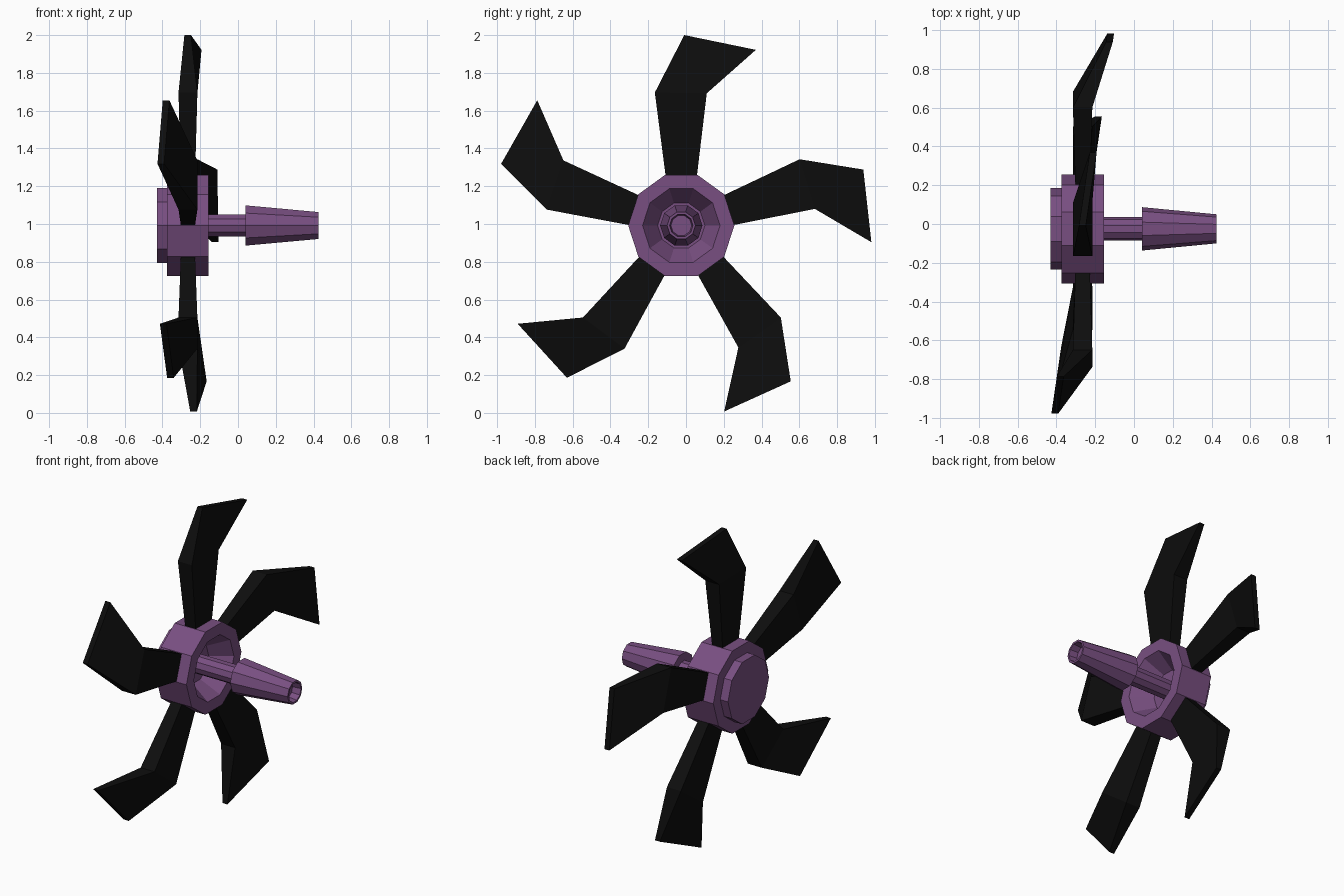
import bpy, bmesh, math
from mathutils import Matrix, Vector

cube = bpy.data.objects.get("Cube")
if cube:
    bpy.data.objects.remove(cube, do_unlink=True)

CENTRE_Y, CENTRE_Z = -0.025, 0.992
SIDES = 10


def material(name, colour):
    mat = bpy.data.materials.new(name)
    mat.use_nodes = True
    mat.diffuse_color = (*colour, 1)
    mat.node_tree.nodes["Principled BSDF"].inputs["Base Color"].default_value = (*colour, 1)
    return mat


purple = material("purple metal", (0.19, 0.078, 0.22))
black = material("black blade", (0.004, 0.004, 0.004))


def finish(name, bm, mat):
    bmesh.ops.remove_doubles(bm, verts=bm.verts, dist=0.0001)
    bmesh.ops.recalc_face_normals(bm, faces=bm.faces)
    mesh = bpy.data.meshes.new(name)
    bm.to_mesh(mesh)
    bm.free()
    mesh.materials.append(mat)
    obj = bpy.data.objects.new(name, mesh)
    bpy.context.collection.objects.link(obj)
    return obj


def lathe(name, profile):
    """Spin an (x, radius) profile round the rotor axis."""
    bm = bmesh.new()
    verts = [bm.verts.new((x, CENTRE_Y + r, CENTRE_Z)) for x, r in profile]
    edges = [bm.edges.new(pair) for pair in zip(verts, verts[1:])]
    bmesh.ops.spin(bm, geom=verts + edges, cent=(0, CENTRE_Y, CENTRE_Z), axis=(1, 0, 0),
                   angle=math.tau, steps=SIDES)
    return finish(name, bm, purple)


# Hub with a raised back plate and a tapered hollow in its face
lathe("hub", [(-0.43, 0), (-0.43, 0.21), (-0.375, 0.21), (-0.375, 0.281),
              (-0.155, 0.281), (-0.155, 0.205), (-0.28, 0.125), (-0.28, 0)])

# Thin shaft widening into a tapered sleeve with an open end
lathe("shaft", [(-0.29, 0), (-0.29, 0.06), (0.04, 0.06), (0.04, 0.112),
                (0.425, 0.075), (0.425, 0.062), (0.37, 0.055), (0.37, 0)])

# Blade outline from root to tip: trailing edge, leading edge, half thickness
SECTIONS = [((-0.08, 0.24), (0.08, 0.24), 0.037),
            ((-0.14, 0.704), (0.135, 0.70), 0.05),
            ((0.016, 1.008), (0.395, 0.93), 0.0175)]
BLADE_X, TIP_SLANT = -0.265, 0.147


def blade(name, angle):
    bm = bmesh.new()
    turn = Matrix.Rotation(angle, 3, 'X')
    rings = []
    for i, (trail, lead, half) in enumerate(SECTIONS):
        ring = []
        for (y, z), side in ((trail, -1), (lead, -1), (lead, 1), (trail, 1)):
            p = turn @ Vector((0, y, z)) + Vector((BLADE_X, CENTRE_Y, CENTRE_Z))
            # Only the tips lean along the axis
            p.x += side * half + (TIP_SLANT * p.y if i == 2 else 0)
            ring.append(bm.verts.new(p))
        rings.append(ring)
    for a, b in zip(rings, rings[1:]):
        for k in range(4):
            n = (k + 1) % 4
            bm.faces.new((a[k], a[n], b[n], b[k]))
    bm.faces.new(rings[0])
    bm.faces.new(rings[-1])
    return finish(name, bm, black)


# Five blades evenly spaced round the hub
for i in range(5):
    blade(f"blade_{i + 1}", -i * math.tau / 5)
